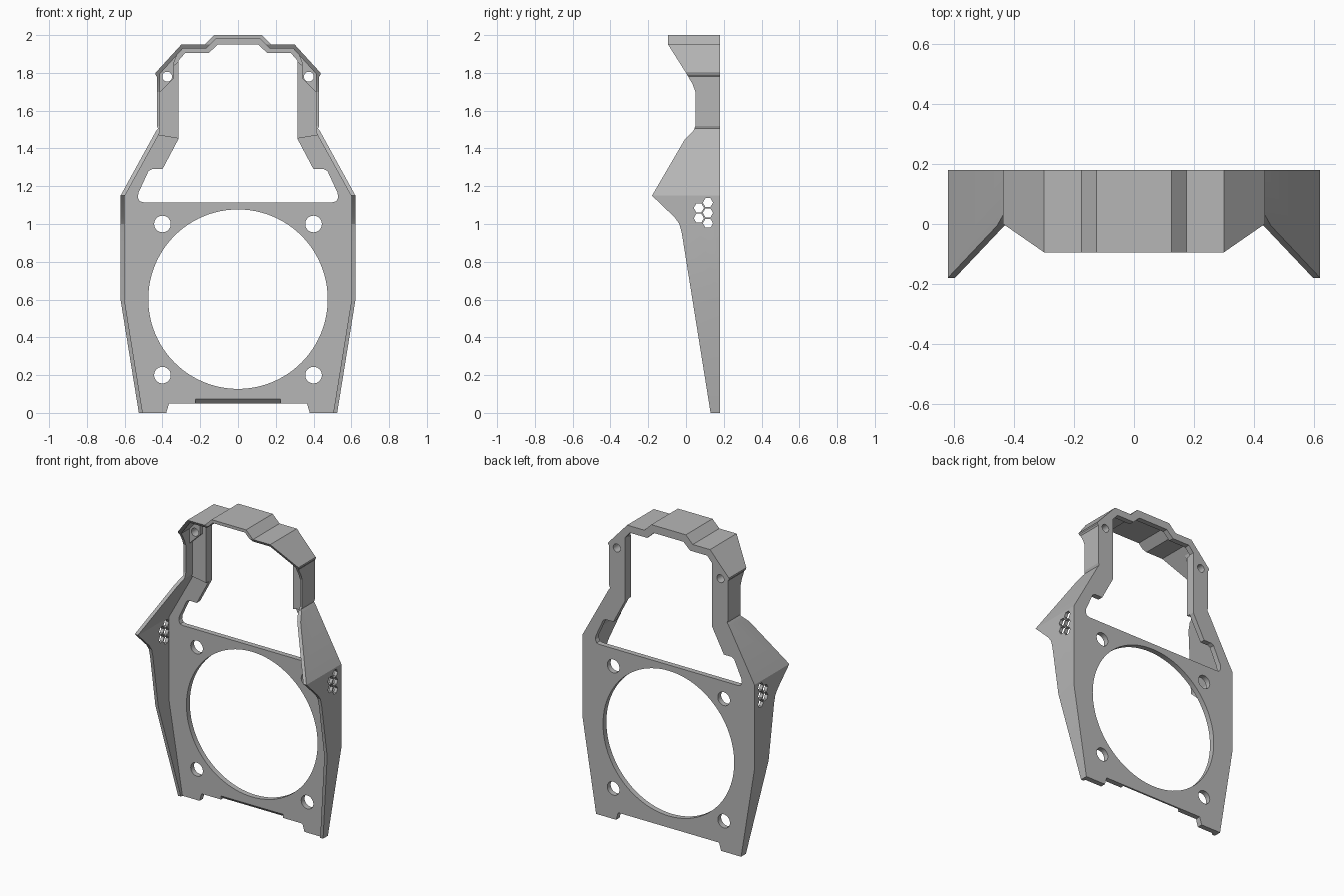
import bpy, bmesh, math
from mathutils import Vector

cube = bpy.data.objects.get("Cube")
if cube:
    bpy.data.objects.remove(cube, do_unlink=True)

grey = bpy.data.materials.new("satin grey")
grey.use_nodes = True
grey.diffuse_color = (0.47, 0.47, 0.47, 1)
grey.node_tree.nodes["Principled BSDF"].inputs["Base Color"].default_value = (0.47, 0.47, 0.47, 1)


def prism(name, pts, axis, lo, hi):
    """Extrude a profile: (x, z) along y, or (y, z) along x."""
    place = (lambda a, b: (a, lo, b)) if axis == "y" else (lambda a, b: (lo, a, b))
    shift = Vector((0, hi - lo, 0)) if axis == "y" else Vector((hi - lo, 0, 0))
    bm = bmesh.new()
    face = bm.faces.new([bm.verts.new(place(a, b)) for a, b in pts])
    ext = bmesh.ops.extrude_face_region(bm, geom=[face])
    bmesh.ops.translate(bm, vec=shift, verts=[v for v in ext["geom"] if isinstance(v, bmesh.types.BMVert)])
    bmesh.ops.recalc_face_normals(bm, faces=bm.faces)
    mesh = bpy.data.meshes.new(name)
    bm.to_mesh(mesh)
    bm.free()
    mesh.materials.append(grey)
    ob = bpy.data.objects.new(name, mesh)
    bpy.context.collection.objects.link(ob)
    return ob


def mirrored(half):
    return half + [(-x, z) for x, z in reversed(half)]


def ring(cx, cz, r, n, start=0.0):
    return [(cx + r * math.cos(start + math.tau * i / n),
             cz + r * math.sin(start + math.tau * i / n)) for i in range(n)]


def combine(target, tool, operation):
    mod = target.modifiers.new(operation.lower(), "BOOLEAN")
    mod.operation, mod.solver, mod.object = operation, "EXACT", tool
    bpy.context.view_layer.objects.active = target
    bpy.ops.object.modifier_apply(modifier=mod.name)
    bpy.data.objects.remove(tool, do_unlink=True)


# Solid silhouette of the frame, trimmed by its side profile
outer = [(0.125, 2.0), (0.175, 1.95), (0.30, 1.95), (0.437, 1.80), (0.437, 1.79),
         (0.43, 1.78), (0.43, 1.52), (0.424, 1.505), (0.435, 1.49), (0.622, 1.15),
         (0.622, 0.6), (0.525, 0), (0.38, 0), (0.365, 0.05)]
frame = prism("frame", mirrored(outer), "y", -0.3, 0.18)
side = [(0.3, -0.1), (0.145, -0.1), (0.13, 0), (-0.022, 0.95), (-0.035, 1.0), (-0.06, 1.035),
        (-0.18, 1.15), (-0.005, 1.45), (0.04, 1.495), (0.05, 1.52), (0.05, 1.70),
        (0.035, 1.74), (0, 1.80), (-0.095, 1.95), (-0.095, 2.1), (0.3, 2.1)]
combine(frame, prism("side_profile", side, "x", -1, 1), "INTERSECT")

# Hollow the front, leaving thin walls and a back plate
inner = [(0.117, 1.98), (0.167, 1.93), (0.291, 1.93), (0.413, 1.795), (0.413, 1.485),
         (0.601, 1.145), (0.601, 0.6), (0.488, -0.1)]
combine(frame, prism("cavity", mirrored(inner), "y", -0.4, 0.145), "DIFFERENCE")

# Thicker uprights and screw pads at the shoulders
upright = [(0.30, 1.87), (0.42, 1.78), (0.42, 1.47), (0.30, 1.45)]
pad = [(0.325, 1.89), (0.34, 1.85), (0.34, 1.77), (0.422, 1.69), (0.422, 1.79), (0.335, 1.895)]
for s in (1, -1):
    for name, pts, front in (("upright", upright, 0.12), ("pad", pad, 0.09)):
        combine(frame, prism(name, [(s * x, z) for x, z in pts], "y", front, 0.16), "UNION")

# Upper window and large round opening
window = [(0.107, 1.95), (0.155, 1.905), (0.28, 1.905), (0.315, 1.865), (0.315, 1.45),
          (0.40, 1.29), (0.455, 1.29), (0.474, 1.28), (0.527, 1.165), (0.53, 1.14),
          (0.52, 1.12), (0.50, 1.115)]
combine(frame, prism("window", mirrored(window), "y", 0.08, 0.4), "DIFFERENCE")
combine(frame, prism("round_opening", ring(0, 0.602, 0.475, 96), "y", 0.1, 0.4), "DIFFERENCE")

# Mounting holes
for s in (1, -1):
    for x, z, r in ((0.4, 1.0, 0.044), (0.4, 0.2, 0.044), (0.375, 1.78, 0.026)):
        combine(frame, prism("hole", ring(s * x, z, r, 32), "y", 0, 0.4), "DIFFERENCE")

# Hexagonal vents through both side walls
for y, z in ((0.068, 1.085), (0.068, 1.031), (0.116, 1.113), (0.116, 1.059), (0.116, 1.004)):
    combine(frame, prism("vent", ring(y, z, 0.027, 6), "x", -1, 1), "DIFFERENCE")

# Bevelled lower edge between the feet
bevel = [(0.13, 0.0885), (0.13, 0.03), (0.1885, 0.03)]
combine(frame, prism("edge_bevel", bevel, "x", -0.225, 0.225), "DIFFERENCE")

bpy.ops.object.select_all(action="DESELECT")
frame.select_set(True)
bpy.context.view_layer.objects.active = frame
bpy.ops.object.shade_smooth_by_angle(angle=math.radians(20))
